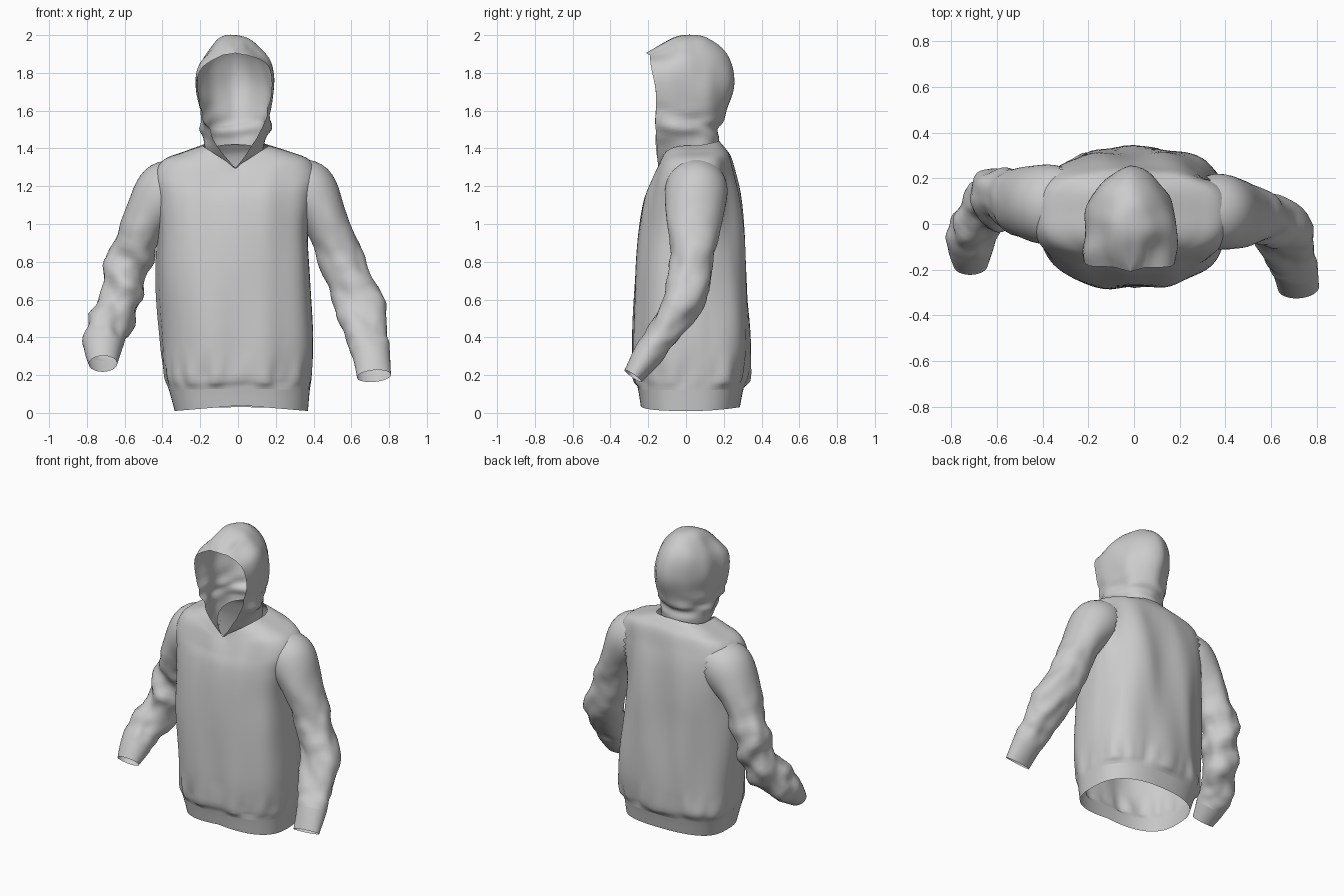
import bpy, bmesh, math
from mathutils import Vector, noise

if "Cube" in bpy.data.objects:
    bpy.data.objects.remove(bpy.data.objects["Cube"])


def smooth(keys, steps):
    """Catmull-Rom interpolation through tuples of numbers."""
    out = []
    for i in range(len(keys) - 1):
        p0, p1 = keys[max(i - 1, 0)], keys[i]
        p2, p3 = keys[i + 1], keys[min(i + 2, len(keys) - 1)]
        for k in range(steps):
            t = k / steps
            out.append([0.5 * (2 * b + (c - a) * t + (2 * a - 5 * b + 4 * c - d) * t * t
                               + (3 * b - a - 3 * c + d) * t ** 3)
                        for a, b, c, d in zip(p0, p1, p2, p3)])
    out.append(list(keys[-1]))
    return out


def loft(name, rows, closed, wrinkle=None, weights=None, cut=None):
    """Skin rows of points, push wrinkles along the normals, drop cut faces."""
    bm = bmesh.new()
    grid = [[bm.verts.new(p) for p in row] for row in rows]
    n = len(rows[0])
    for a, b in zip(grid, grid[1:]):
        for i in range(n if closed else n - 1):
            j = (i + 1) % n
            bm.faces.new((a[i], a[j], b[j], b[i]))
    bm.normal_update()
    if wrinkle:
        moves = [(v, v.normal * wrinkle(v.co) * w)
                 for row, w in zip(grid, weights) for v in row]
        for v, m in moves:
            v.co += m
    if cut:
        doomed = [f for f in bm.faces if cut(f.calc_center_median())]
        bmesh.ops.delete(bm, geom=doomed, context='FACES')
    bmesh.ops.remove_doubles(bm, verts=bm.verts, dist=0.0005)
    mesh = bpy.data.meshes.new(name)
    bm.to_mesh(mesh)
    bm.free()
    obj = bpy.data.objects.new(name, mesh)
    bpy.context.collection.objects.link(obj)
    for p in mesh.polygons:
        p.use_smooth = True
    return obj


def spow(v, e):
    return math.copysign(abs(v) ** e, v)


STEPS, SIDES = 7, 96

# Torso rings: x left, x right, y front, y back, z front, z side, z back
torso_keys = [
    (-.335, .37, -.24, .285, .04, .01, .03),
    (-.365, .38, -.255, .305, .13, .12, .13),
    (-.39, .39, -.275, .33, .20, .20, .21),
    (-.40, .40, -.282, .333, .40, .40, .40),
    (-.42, .385, -.272, .315, .70, .70, .70),
    (-.42, .375, -.25, .305, .95, .95, .95),
    (-.435, .40, -.222, .285, 1.12, 1.12, 1.14),
    (-.45, .425, -.19, .258, 1.20, 1.24, 1.27),
    (-.40, .385, -.165, .235, 1.25, 1.335, 1.36),
    (-.29, .28, -.148, .205, 1.28, 1.38, 1.405),
    (-.19, .165, -.135, .175, 1.30, 1.415, 1.44)]
torso_rows = []
for xl, xr, yf, yb, zf, zs, zb in smooth(torso_keys, STEPS):
    row = []
    for i in range(SIDES):
        a = 2 * math.pi * i / SIDES
        broad = .62 if math.pi / 2 < a < math.pi else .74
        c, s = spow(math.cos(a), .82), spow(math.sin(a), broad)
        z = zs + (zb - zs) * s * s if s > 0 else zf + (zs - zf) * abs(c)
        row.append(((xl + xr) / 2 + (xr - xl) / 2 * c,
                    (yf + yb) / 2 + (yb - yf) / 2 * s, z))
    torso_rows.append(row)


def torso_folds(p):
    folds = noise.noise(Vector((p.x * 7, p.y * 5, p.z * 1.3)))
    gathers = noise.noise(Vector((p.x * 16, p.y * 16, p.z * 3)))
    return (.03 if p.y > .1 else .015) * folds + .02 * gathers * max(0, 1 - abs(p.z - .2) / .13)


def armhole(p):
    return abs(p.x) > .37 and ((p.y - .06) / .11) ** 2 + ((p.z - 1.13) / .13) ** 2 < 1


fade = [min(1, max(0, (i - STEPS) / 4)) * min(1, max(0, (8.5 * STEPS - i) / 12))
        for i in range(len(torso_rows))]
loft("hem_band", torso_rows[:STEPS + 1], True)
loft("torso", torso_rows[STEPS:], True, torso_folds, fade[STEPS:], armhole)

# Sleeve rings: centre x, y, z, half width, half depth
sleeves = {
    "right": [(.23, .06, 1.26, .095, .125), (.36, .055, 1.18, .16, .165),
              (.47, .04, 1.0, .115, .145),
              (.55, .03, .80, .115, .115), (.635, -.01, .60, .122, .105),
              (.68, -.12, .42, .12, .095), (.705, -.20, .31, .10, .08),
              (.72, -.28, .195, .09, .055)],
    "left": [(-.24, .085, 1.26, .095, .145), (-.375, .085, 1.17, .165, .175),
             (-.505, .10, .99, .115, .145),
             (-.57, .12, .80, .12, .12), (-.63, .09, .60, .11, .12),
             (-.70, -.01, .43, .11, .11), (-.715, -.10, .34, .10, .09),
             (-.715, -.18, .26, .075, .06)]}
for side, keys in sleeves.items():
    path = smooth(keys, STEPS)
    rows = []
    for i, (x, y, z, a, b) in enumerate(path):
        lo, hi = path[max(i - 3, 0)], path[min(i + 3, len(path) - 1)]
        tangent = (Vector(hi[:3]) - Vector(lo[:3])).normalized()
        depth = tangent.cross(Vector((1, 0, 0)))
        depth = Vector((0, depth.y, depth.z)).normalized()
        wide = depth.cross(tangent).normalized()
        rows.append([Vector((x, y, z)) + wide * a * math.cos(t) + depth * b * math.sin(t)
                     for t in [2 * math.pi * k / 48 for k in range(48)]])

    amp = .035 if side == "left" else .025

    def creases(p, amp=amp):
        ridge = noise.noise(Vector((p.x * 5, p.y * 5, p.z * 8 + p.x * 5)))
        return amp * ridge + amp * .4 * noise.noise(p * 14)

    seam = 6 * STEPS
    fade = [min(1, max(0, (i - 10) / 12), (seam - i) / 4) for i in range(seam + 1)]
    loft(side + "_sleeve", rows[:seam + 1], True, creases, fade, lambda p: abs(p.x) < .32)
    loft(side + "_cuff", rows[seam:], True)

# Hood rows: opening edge x, y, z, side bulge, centre seam y, z
hood_keys = [
    (.00, -.145, 1.295, .20, .175, 1.42), (.09, -.155, 1.42, .205, .17, 1.49),
    (.155, -.16, 1.55, .205, .20, 1.57), (.20, -.16, 1.70, .205, .255, 1.75),
    (.18, -.185, 1.83, .185, .22, 1.90), (.08, -.19, 1.89, .13, .09, 1.995),
    (.04, -.20, 1.90, .065, -.06, 1.985), (.0, -.21, 1.905, .0, -.205, 1.91)]
hood_rows = []
for ex, ey, ez, w, sy, sz in smooth(hood_keys, STEPS):
    E, S = Vector((ex, ey, ez)), Vector((0, sy, sz))
    mid = E.lerp(S, .45)
    C1, C2 = Vector((w * 1.05, mid.y, mid.z)), Vector((w * .92, sy - .03 * w / .2, sz))
    half = []
    for k in range(21):
        t = k / 20
        half.append(E * (1 - t) ** 3 + C1 * 3 * t * (1 - t) ** 2 + C2 * 3 * t * t * (1 - t) + S * t ** 3)
    full = half + [Vector((-p.x, p.y, p.z)) for p in half[-2::-1]]
    hood_rows.append([p + Vector((-.015, 0, 0)) for p in full])


def hood_folds(p):
    neck = max(0, 1 - abs(p.z - 1.53) / .12)
    return (.02 * noise.noise(Vector((p.x * 6, p.y * 9, p.z * 4)))
            + .03 * neck * noise.noise(Vector((p.x * 6, p.y * 6, p.z * 17))))


n = len(hood_rows)
loft("hood", hood_rows, False, hood_folds, [min(1, i / 5, (n - 1 - i) / 10) for i in range(n)])
